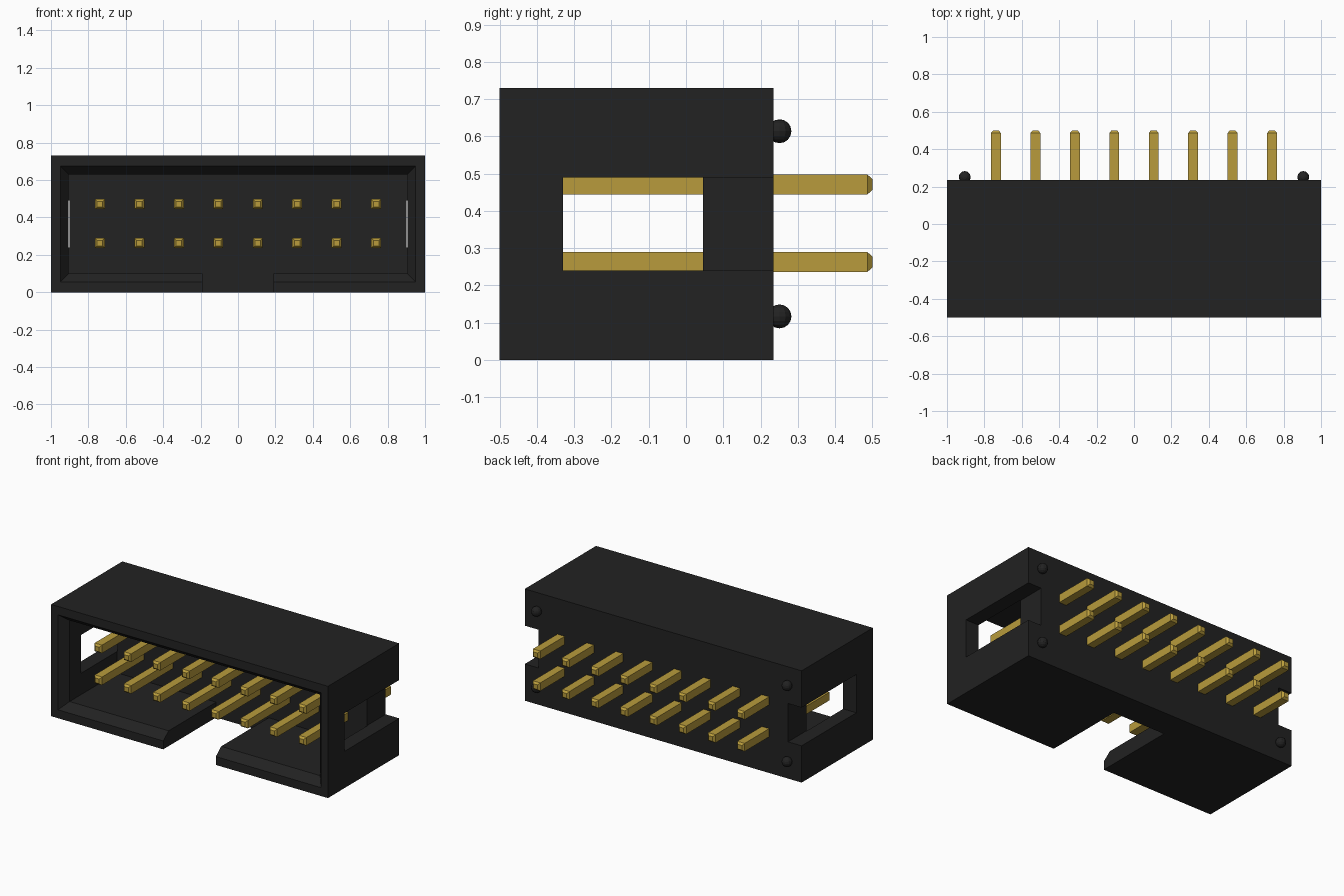
import bpy, bmesh
from mathutils import Vector

if "Cube" in bpy.data.objects:
    bpy.data.objects.remove(bpy.data.objects["Cube"], do_unlink=True)


def material(name, rgb, rough):
    m = bpy.data.materials.new(name)
    m.use_nodes = True
    m.diffuse_color = (*rgb, 1)
    bsdf = next(n for n in m.node_tree.nodes if n.type == 'BSDF_PRINCIPLED')
    bsdf.inputs["Base Color"].default_value = (*rgb, 1)
    bsdf.inputs["Roughness"].default_value = rough
    return m


black = material("black plastic", (0.016, 0.016, 0.016), 0.6)
gold = material("gold", (0.48, 0.33, 0.045), 0.5)


def make_object(name, bm, mat):
    bmesh.ops.recalc_face_normals(bm, faces=bm.faces)
    mesh = bpy.data.meshes.new(name)
    bm.to_mesh(mesh)
    bm.free()
    mesh.materials.append(mat)
    ob = bpy.data.objects.new(name, mesh)
    bpy.context.collection.objects.link(ob)
    return ob


def loft(name, sections, mat, cx=0.0, cz=0.0):
    """Rectangles (y, half width, half height) joined along y."""
    bm = bmesh.new()
    rings = [[bm.verts.new((cx + sx * hx, y, cz + sz * hz))
              for sx, sz in ((-1, -1), (1, -1), (1, 1), (-1, 1))]
             for y, hx, hz in sections]
    for a, b in zip(rings, rings[1:]):
        for i in range(4):
            j = (i + 1) % 4
            bm.faces.new((a[i], a[j], b[j], b[i]))
    bm.faces.new(rings[0])
    bm.faces.new(rings[-1])
    return make_object(name, bm, mat)


def box(name, x, y, z, mat):
    return loft(name, [(v, (x[1] - x[0]) / 2, (z[1] - z[0]) / 2) for v in y],
                mat, sum(x) / 2, sum(z) / 2)


HEIGHT, BACK, FLOOR = 0.73, 0.235, 0.045

# Housing shell with chamfered cavity, key slot and side channels
housing = box("housing", (-1, 1), (-0.5, BACK), (0, HEIGHT), black)
cutters = [
    loft("cavity_cutter", [(-0.511, 0.959, 0.319), (-0.445, 0.905, 0.265),
                           (FLOOR, 0.905, 0.265)], black, 0, HEIGHT / 2),
    box("key_slot_cutter", (-0.19, 0.19), (-0.6, FLOOR), (-0.1, 0.2), black),
]
for side in (-1, 1):
    xs = sorted((side * 0.902, side * 1.1))
    cutters.append(box("side_channel_cutter", xs, (-0.33, 0.3), (0.24, 0.49), black))
for c in cutters:
    c.hide_render = True
    mod = housing.modifiers.new(c.name, 'BOOLEAN')
    mod.operation = 'DIFFERENCE'
    mod.solver = 'EXACT'
    mod.object = c
bpy.context.view_layer.update()
cut = bpy.data.meshes.new_from_object(
    housing.evaluated_get(bpy.context.evaluated_depsgraph_get()))
housing.modifiers.clear()
housing.data = cut
for c in cutters:
    bpy.data.objects.remove(c, do_unlink=True)

# Two rows of square pins with tapered tips
for row, z in (("lower", 0.263), ("upper", 0.471)):
    for i in range(8):
        loft(f"{row}_pin_{i + 1}",
             [(-0.40, 0.015, 0.015), (-0.387, 0.0265, 0.0265),
              (0.487, 0.0265, 0.0265), (0.50, 0.015, 0.015)],
             gold, (i - 3.5) * 0.211, z)

# Round standoff nubs on the back
for side, x in (("right", -0.905), ("left", 0.905)):
    for level, z in (("lower", 0.117), ("upper", 0.614)):
        bm = bmesh.new()
        bmesh.ops.create_uvsphere(bm, u_segments=12, v_segments=8, radius=0.032)
        bmesh.ops.translate(bm, verts=bm.verts, vec=Vector((x, 0.251, z)))
        make_object(f"{side}_{level}_nub", bm, black)
